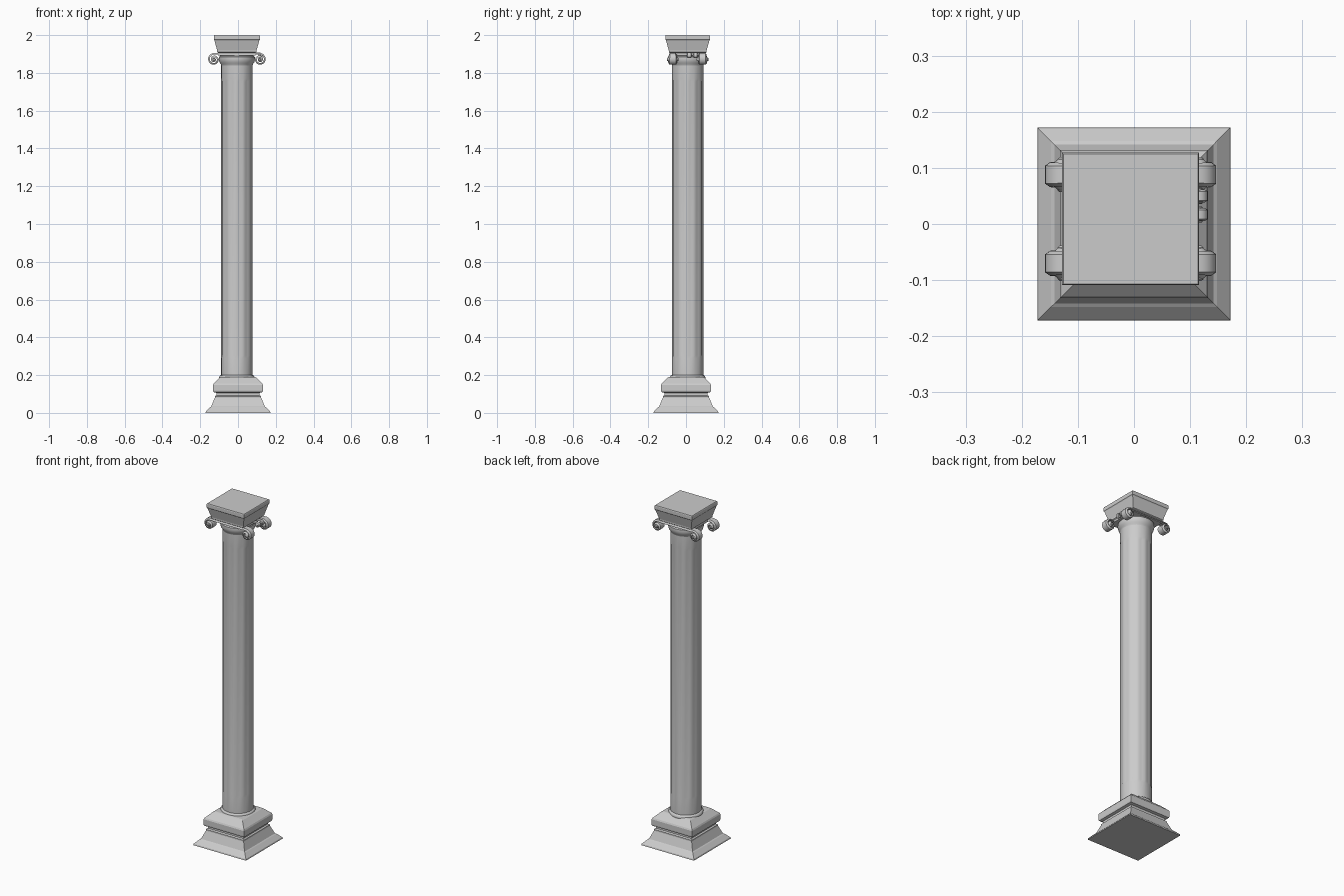
import bpy, bmesh, math

if "Cube" in bpy.data.objects:
    bpy.data.objects.remove(bpy.data.objects["Cube"])

CX, CY = -0.006, 0.009      # shaft and capital sit slightly off the plinth centre


def loft(name, rings, smooth=None):
    """Skin a list of equal-length closed rings and cap both ends."""
    bm = bmesh.new()
    loops = [[bm.verts.new(p) for p in ring] for ring in rings]
    n = len(loops[0])
    for a, b in zip(loops, loops[1:]):
        for i in range(n):
            j = (i + 1) % n
            bm.faces.new((a[i], a[j], b[j], b[i]))
    bm.faces.new(loops[0][::-1])
    bm.faces.new(loops[-1])
    bmesh.ops.recalc_face_normals(bm, faces=bm.faces)
    me = bpy.data.meshes.new(name)
    bm.to_mesh(me)
    bm.free()
    ob = bpy.data.objects.new(name, me)
    bpy.context.collection.objects.link(ob)
    if smooth:
        bpy.ops.object.select_all(action='DESELECT')
        ob.select_set(True)
        bpy.context.view_layer.objects.active = ob
        bpy.ops.object.shade_smooth_by_angle(angle=math.radians(smooth))
    return ob


def square(hx, hy, z, cx=0, cy=0):
    return [(cx + sx * hx, cy + sy * hy, z)
            for sx, sy in ((-1, -1), (1, -1), (1, 1), (-1, 1))]


def circle(r, z, flute=0.0, n=48):
    pts = []
    for i in range(n):
        rr = r - (flute if i % 4 in (1, 2) else 0)
        a = 2 * math.pi * i / n
        pts.append((CX + rr * math.cos(a), CY + rr * math.sin(a), z))
    return pts


# Square moulded base
base = [(.172, 0), (.170, .008), (.148, .03), (.142, .034), (.123, .08),
        (.123, .088), (.115, .093), (.115, .106), (.130, .110), (.132, .118),
        (.132, .148), (.128, .156), (.096, .187), (.088, .19)]
loft("base", [square(h, h, z) for h, z in base])

# Round collar between base and shaft
collar = [(.086, .17), (.093, .18), (.094, .188), (.090, .197), (.084, .2)]
loft("base_collar", [circle(r, z) for r, z in collar], 40)

# Shaft with shallow flutes
shaft = [(.083, .18, 0), (.083, .29, 0), (.083, .305, .003),
         (.083, 1.755, .003), (.083, 1.77, 0), (.083, 1.86, 0)]
loft("shaft", [circle(*s) for s in shaft], 30)

# Round neck moulding under the capital
neck = [(.083, 1.84), (.086, 1.848), (.092, 1.856), (.096, 1.872),
        (.095, 1.884), (.088, 1.89), (.088, 1.905)]
loft("neck_ring", [circle(r, z) for r, z in neck], 40)

# Square flared abacus
abacus = [(.099, 1.893), (.099, 1.906), (.104, 1.91), (.104, 1.918),
          (.119, 1.972), (.122, 1.976), (.122, 1.996), (.120, 2.0)]
loft("abacus", [square(h, h - .004, z, CX, CY) for h, z in abacus])


def scroll(name, side, y, hub, zc, r0, r1, turns, w0, w1, thick, x0):
    """Ribbon running out from x0 then curling down; it widens toward the eye."""
    path = [(x0, zc + r0, 0, 1, w0)]
    steps = int(turns * 20)
    for i in range(steps + 1):
        t = i / steps
        a = math.pi / 2 - t * turns * 2 * math.pi
        r = r0 + (r1 - r0) * t
        path.append((hub + r * math.cos(a), zc + r * math.sin(a),
                     math.cos(a), math.sin(a), w0 + (w1 - w0) * t))
    rings = []
    for x, z, nx, nz, w in path:
        rings.append([(CX + side * (x - nx * d), y + s * k, z - nz * d)
                      for d, s, k in ((0, -1, w * .8), (0, 1, w * .8),
                                      (thick, 1, w * 1.1), (thick, -1, w * 1.1))])
    loft(name, rings, 35)
    # Eye of the scroll
    eye = []
    for dy, rr in ((-1.12, .6), (-1, 1), (1, 1), (1.12, .6)):
        eye.append([(CX + side * hub + rr * r1 * math.cos(i * math.pi / 6),
                     y + dy * w1, zc + rr * r1 * math.sin(i * math.pi / 6))
                    for i in range(12)])
    loft(name + "_eye", eye, 35)


# Four corner volutes
for side, sn in ((-1, "left"), (1, "right")):
    for dy, dn in ((-.079, "front"), (.079, "back")):
        scroll(f"volute_{dn}_{sn}", side, CY + dy, .121, 1.871, .035, .009,
               1.8, .019, .028, .009, 0)

# Two small scrolls on the right side only
for y, n in ((.05, "back"), (.017, "front")):
    scroll(f"small_scroll_{n}", 1, y, .123, 1.891, .016, .005,
           1.4, .010, .013, .005, .06)
